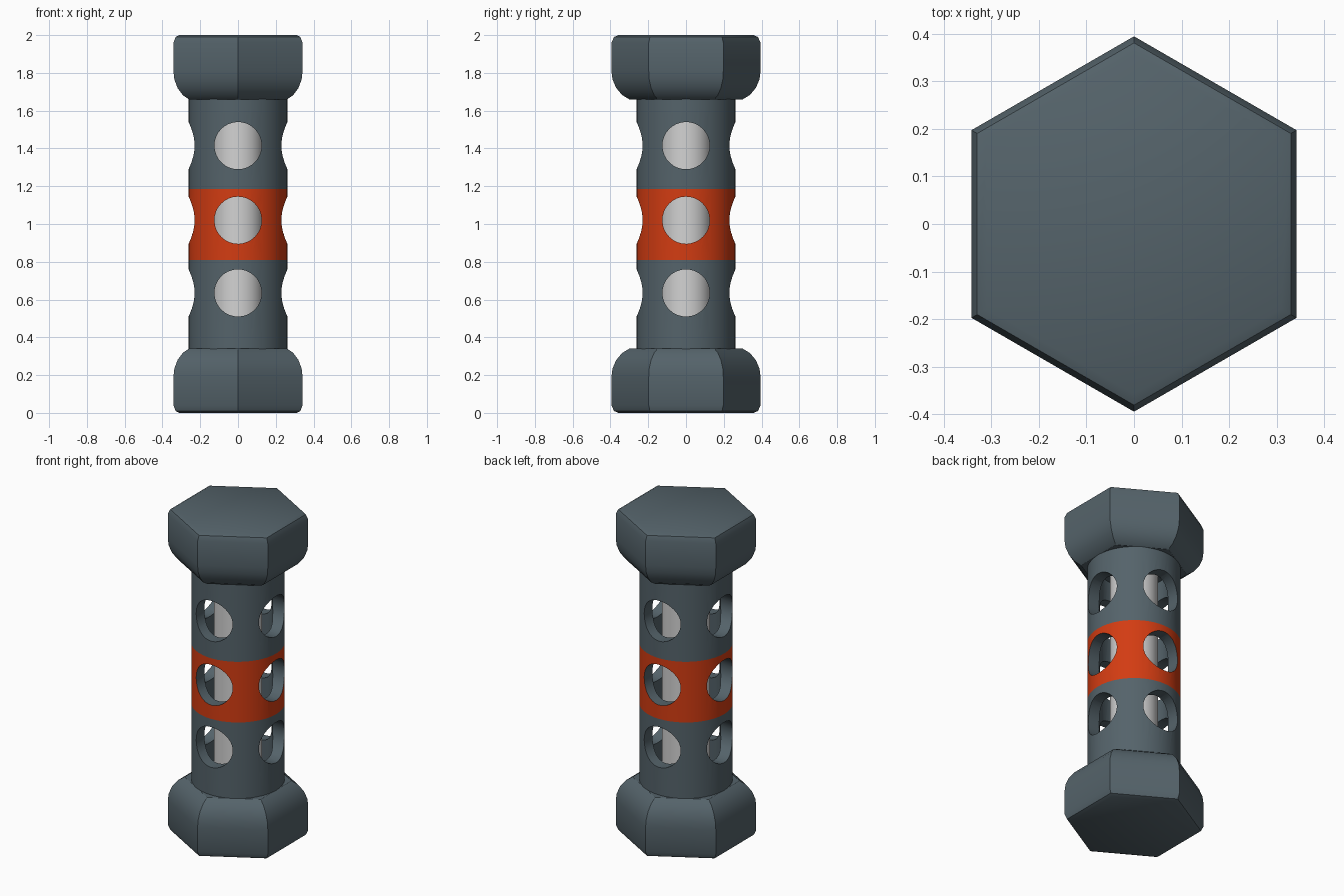
import bpy, bmesh, math

if "Cube" in bpy.data.objects:
    bpy.data.objects.remove(bpy.data.objects["Cube"])

def material(name, rgb):
    m = bpy.data.materials.new(name)
    m.diffuse_color = (*rgb, 1)
    m.use_nodes = True
    m.node_tree.nodes["Principled BSDF"].inputs["Base Color"].default_value = m.diffuse_color
    return m

steel = material("dark blue grey", (0.09, 0.125, 0.145))
red = material("orange red", (0.65, 0.045, 0.006))
pale = material("pale grey", (0.65, 0.65, 0.65))

def lathe(name, profile, sides, mats, closed=False, phase=0.0):
    """Loft rings of (radius, z); closed joins last ring to first, else both ends are capped."""
    bm = bmesh.new()
    rings = []
    for r, z in profile:
        rings.append([bm.verts.new((r * math.cos(phase + i * math.tau / sides),
                                    r * math.sin(phase + i * math.tau / sides), z))
                      for i in range(sides)])
    pairs = list(zip(rings, rings[1:]))
    if closed:
        pairs.append((rings[-1], rings[0]))
    for a, b in pairs:
        for i in range(sides):
            j = (i + 1) % sides
            bm.faces.new((a[i], a[j], b[j], b[i]))
    if not closed:
        bm.faces.new(rings[0])
        bm.faces.new(rings[-1])
    bmesh.ops.recalc_face_normals(bm, faces=bm.faces)
    me = bpy.data.meshes.new(name)
    bm.to_mesh(me)
    bm.free()
    for m in mats:
        me.materials.append(m)
    ob = bpy.data.objects.new(name, me)
    bpy.context.collection.objects.link(ob)
    return ob

def smooth(ob, angle=30):
    bpy.ops.object.select_all(action='DESELECT')
    ob.select_set(True)
    bpy.context.view_layer.objects.active = ob
    bpy.ops.object.shade_smooth_by_angle(angle=math.radians(angle))

# Hexagonal end caps: (half width across flats, height above the end)
cap = [(0.31, 0), (0.33, 0.01), (0.342, 0.04), (0.342, 0.19), (0.337, 0.235),
       (0.32, 0.28), (0.292, 0.318), (0.26, 0.34)]
k = 1 / math.cos(math.pi / 6)
for name, flip in (("bottom_cap", False), ("top_cap", True)):
    prof = [(a * k, 2 - h if flip else h) for a, h in cap]
    smooth(lathe(name, prof, 6, [steel], phase=math.pi / 6))

# Inner core
smooth(lathe("inner_core", [(0.135, 0.33), (0.135, 1.67)], 32, [pale]))

# Hollow tube with rings at the band edges
R, r = 0.262, 0.195
tube = lathe("perforated_tube",
             [(R, 0.335), (R, 0.81), (R, 1.185), (R, 1.665), (r, 1.665), (r, 0.335)],
             48, [steel, red], closed=True)

# Three rows of holes drilled through along x and y
for z in (0.635, 1.02, 1.415):
    for rot in ((math.pi / 2, 0, 0), (0, math.pi / 2, 0)):
        cutter = lathe("hole_cutter", [(0.125, -0.5), (0.125, 0.5)], 32, [steel], phase=0.03)
        cutter.location = (0, 0, z)
        cutter.rotation_euler = rot
        cutter.hide_render = True
        mod = tube.modifiers.new("hole", 'BOOLEAN')
        mod.operation = 'DIFFERENCE'
        mod.solver = 'EXACT'
        mod.object = cutter
        bpy.context.view_layer.objects.active = tube
        bpy.ops.object.modifier_apply(modifier=mod.name)
        bpy.data.objects.remove(cutter)

# Red band: only outer-skin faces within the band height
me = tube.data
for p in me.polygons:
    vs = [me.vertices[i].co for i in p.vertices]
    outer = min(math.hypot(v.x, v.y) for v in vs) > R - 0.006
    p.material_index = 1 if outer and 0.81 < p.center.z < 1.185 else 0
smooth(tube)
